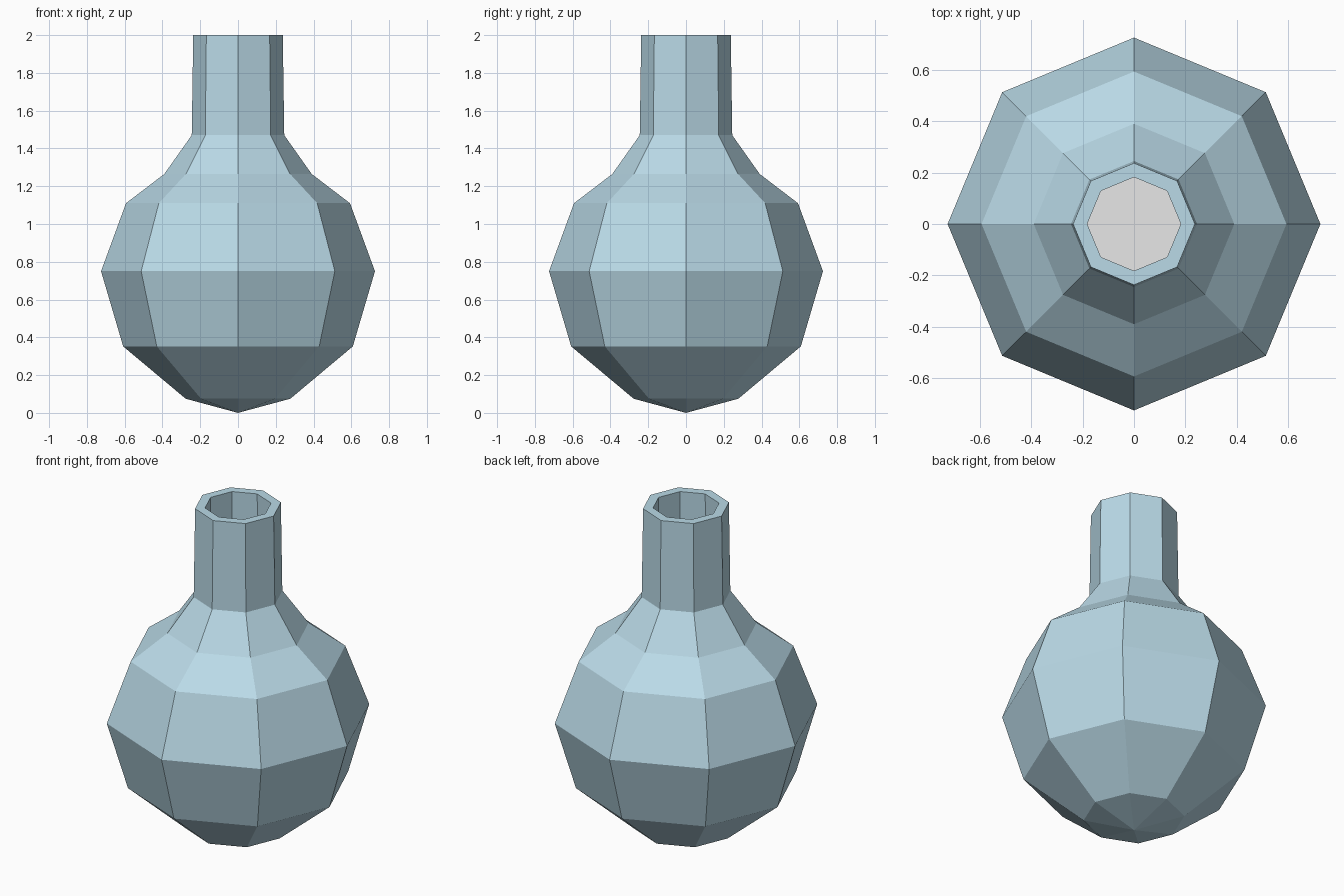
import bpy, bmesh, math

if "Cube" in bpy.data.objects:
    bpy.data.objects.remove(bpy.data.objects["Cube"])

SIDES = 8


def material(name, rgb):
    m = bpy.data.materials.new(name)
    m.diffuse_color = (*rgb, 1.0)
    m.use_nodes = True
    m.node_tree.nodes["Principled BSDF"].inputs["Base Color"].default_value = m.diffuse_color
    return m


def lathe(name, profile, mat):
    """Spin a closed (radius, height) profile around z; radius 0 makes a pole."""
    bm = bmesh.new()
    rings = []
    for r, z in profile:
        if r == 0:
            rings.append([bm.verts.new((0, 0, z))] * SIDES)
        else:
            rings.append([bm.verts.new((r * math.cos(2 * math.pi * i / SIDES),
                                        r * math.sin(2 * math.pi * i / SIDES), z))
                          for i in range(SIDES)])
    for a, b in zip(rings, rings[1:]):
        for i in range(SIDES):
            j = (i + 1) % SIDES
            corners = list(dict.fromkeys((a[i], a[j], b[j], b[i])))
            bm.faces.new(corners)
    bmesh.ops.recalc_face_normals(bm, faces=bm.faces)
    mesh = bpy.data.meshes.new(name)
    bm.to_mesh(mesh)
    bm.free()
    mesh.materials.append(mat)
    obj = bpy.data.objects.new(name, mesh)
    bpy.context.collection.objects.link(obj)
    return obj


glass = material("pale blue glass", (0.49, 0.70, 0.80))
pale = material("pale grey liquid", (0.80, 0.80, 0.80))

# Flask: outer wall from the base up, over the rim, and down the inside
outer = [(0, 0), (0.277, 0.075), (0.608, 0.352), (0.725, 0.75), (0.593, 1.11),
         (0.39, 1.265), (0.245, 1.47), (0.237, 2.0)]
inner = [(0.182, 2.0), (0.19, 1.45), (0.34, 1.23), (0.55, 1.07), (0.67, 0.75),
         (0.565, 0.38), (0.25, 0.13), (0, 0.06)]
lathe("flask", outer + inner, glass)

# Liquid filling the lower part of the bulb
lathe("liquid", [(0, 0.07), (0.245, 0.14), (0.56, 0.385), (0.665, 0.75), (0, 0.75)], pale)
